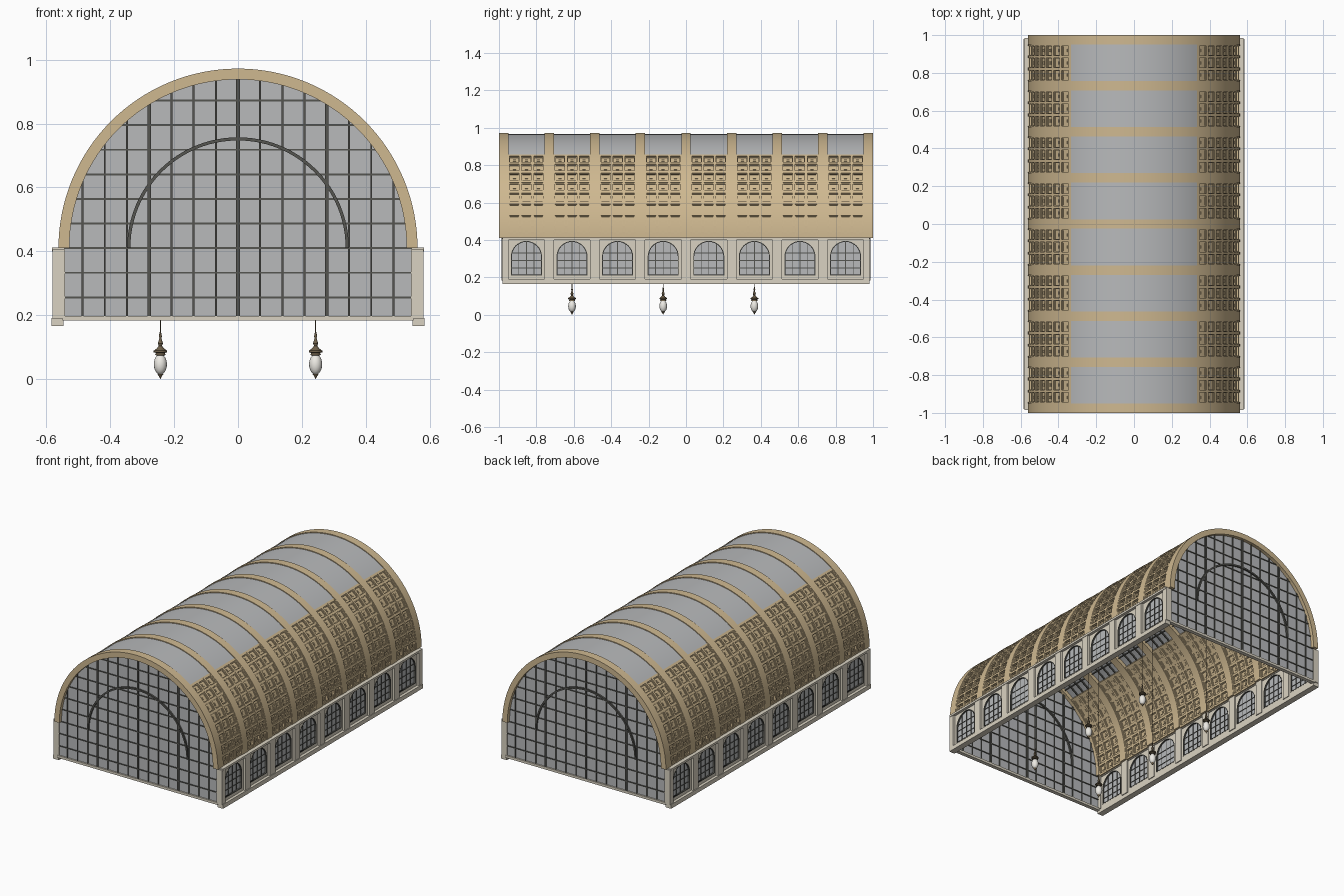
import bpy, bmesh
from math import pi, cos, sin, sqrt, radians
from mathutils import Matrix, Vector

if "Cube" in bpy.data.objects:
    bpy.data.objects.remove(bpy.data.objects["Cube"])

SPRING = 0.41                      # height where the vault starts
R_IN, R_OUT = 0.528, 0.562         # rib radii
PITCH = 0.24375
RIBS = [(i - 4) * PITCH for i in range(9)]
BAYS = [(i - 3.5) * PITCH for i in range(8)]
COFFER_TOP = radians(52.5)


def material(name, color, rough=0.6):
    m = bpy.data.materials.new(name)
    m.use_nodes = True
    m.diffuse_color = (*color, 1)
    shader = next(n for n in m.node_tree.nodes if n.type == 'BSDF_PRINCIPLED')
    shader.inputs["Base Color"].default_value = (*color, 1)
    shader.inputs["Roughness"].default_value = rough
    return m


TAN = material("warm_plaster", (0.62, 0.48, 0.28))
STONE = material("pale_stone", (0.70, 0.65, 0.54))
GLASS = material("grey_glass", (0.48, 0.49, 0.50), 0.3)
IRON = material("dark_iron", (0.09, 0.09, 0.08))
BRONZE = material("bronze", (0.16, 0.12, 0.07), 0.4)
WHITE = material("opal_glass", (0.85, 0.83, 0.78), 0.3)


def add_object(name, mesh, mat, mirror=False, smooth=False):
    mesh.materials.clear()
    mesh.materials.append(mat)
    ob = bpy.data.objects.new(name, mesh)
    bpy.context.collection.objects.link(ob)
    if smooth:
        bpy.ops.object.select_all(action='DESELECT')
        ob.select_set(True)
        bpy.context.view_layer.objects.active = ob
        bpy.ops.object.shade_smooth_by_angle(angle=radians(35))
    if mirror:
        ob.modifiers.new("mirror", 'MIRROR').use_mirror_merge = False
    return ob


def finish(name, bm, mat, **kw):
    bmesh.ops.recalc_face_normals(bm, faces=bm.faces)
    mesh = bpy.data.meshes.new(name)
    bm.to_mesh(mesh)
    bm.free()
    return add_object(name, mesh, mat, **kw)


def box(bm, x0, x1, y0, y1, z0, z1):
    mid = Vector((x0 + x1, y0 + y1, z0 + z1)) / 2
    size = Matrix.Diagonal((x1 - x0, y1 - y0, z1 - z0, 1))
    bmesh.ops.create_cube(bm, size=1, matrix=Matrix.Translation(mid) @ size)


def arc(bm, r0, r1, a0, a1, y0, y1, segs=1):
    """Curved bar following the vault from angle a0 to a1."""
    rings = []
    for i in range(segs + 1):
        a = a0 + (a1 - a0) * i / segs
        rings.append([bm.verts.new((r * cos(a), y, SPRING + r * sin(a)))
                      for r, y in ((r0, y0), (r1, y0), (r1, y1), (r0, y1))])
    for p, q in zip(rings, rings[1:]):
        for k in range(4):
            n = (k + 1) % 4
            bm.faces.new((p[k], p[n], q[n], q[k]))
    bm.faces.new(rings[0])
    bm.faces.new(rings[-1])


def plate(name, outlines, thickness, matrix, mat, **kw):
    """Flat slab from closed outlines; inner outlines become holes."""
    cu = bpy.data.curves.new(name, 'CURVE')
    cu.dimensions, cu.fill_mode, cu.extrude = '2D', 'BOTH', thickness / 2
    for pts in outlines:
        sp = cu.splines.new('POLY')
        sp.points.add(len(pts) - 1)
        for p, (u, v) in zip(sp.points, pts):
            p.co = (u, v, 0, 1)
        sp.use_cyclic_u = True
    tmp = bpy.data.objects.new(name + "_curve", cu)
    bpy.context.collection.objects.link(tmp)
    graph = bpy.context.evaluated_depsgraph_get()
    mesh = bpy.data.meshes.new_from_object(tmp.evaluated_get(graph))
    bpy.data.objects.remove(tmp)
    mesh.transform(matrix)
    return add_object(name, mesh, mat, **kw)


def arched(c, half, z0, z1, segs=16):
    """Round-headed window outline centred on c."""
    top = [(c + half * cos(pi * i / segs), z1 - half + half * sin(pi * i / segs))
           for i in range(segs + 1)]
    return [(c - half, z0), (c + half, z0)] + top


# Vault ribs
bm = bmesh.new()
for y in RIBS:
    arc(bm, R_IN, R_OUT, 0, pi, y - 0.025, y + 0.025, 64)
finish("vault_ribs", bm, TAN, smooth=True)

# Skylight glass and the bars beneath it
bm = bmesh.new()
arc(bm, 0.552, 0.557, COFFER_TOP, pi - COFFER_TOP, -0.96, 0.96, 32)
finish("skylight_glass", bm, GLASS, smooth=True)
bm = bmesh.new()
span = pi - 2 * COFFER_TOP
for y in BAYS:
    for dy in (-0.0485, 0, 0.0485):
        arc(bm, 0.543, 0.552, COFFER_TOP, pi - COFFER_TOP, y + dy - 0.003, y + dy + 0.003, 24)
for i in range(1, 10):
    a = COFFER_TOP + span * i / 10
    arc(bm, 0.543, 0.552, a - 0.005, a + 0.005, -0.96, 0.96)
finish("skylight_bars", bm, IRON)

# Coffered flanks: lattice, stepped frames, back panels and bosses
ROWS, COLS = 8, 3
da, dy = COFFER_TOP / ROWS, (PITCH - 0.05) / COLS
lattice, frames, panels = bmesh.new(), bmesh.new(), bmesh.new()
for c in BAYS:
    y0, y1 = c - COLS * dy / 2, c + COLS * dy / 2
    for j in range(COLS + 1):
        y = y0 + j * dy
        arc(lattice, 0.531, 0.560, 0, COFFER_TOP, y - 0.007, y + 0.007, 16)
    for i in range(ROWS + 1):
        arc(lattice, 0.532, 0.559, i * da - 0.013, i * da + 0.013, y0, y1)
    arc(panels, 0.543, 0.547, 0, COFFER_TOP, y0, y1, 16)
    for i in range(ROWS):
        for j in range(COLS):
            a, y = (i + 0.5) * da, y0 + (j + 0.5) * dy
            ha, hy, t = da / 2 - 0.012, dy / 2 - 0.006, 0.008
            for s in (-1, 1):
                arc(frames, 0.538, 0.553, a + s * ha - t, a + s * ha + t, y - hy, y + hy)
                arc(frames, 0.538, 0.553, a - ha, a + ha, y + s * hy - t / 2, y + s * hy + t / 2)
            arc(frames, 0.538, 0.552, a - 0.015, a + 0.015, y - 0.008, y + 0.008)
finish("coffer_lattice", lattice, TAN, mirror=True)
finish("coffer_frames", frames, TAN, mirror=True)
finish("coffer_panels", panels, TAN, mirror=True)

# Side walls with arched windows
HALF, SILL, CROWN = 0.083, 0.21, 0.395
SIDE = Matrix.Translation((0.556, 0, 0)) @ Matrix(((0, 0, 1, 0), (1, 0, 0, 0), (0, 1, 0, 0), (0, 0, 0, 1)))
edge = [(-0.975, 0.18), (0.975, 0.18), (0.975, SPRING), (-0.975, SPRING)]
plate("side_wall", [edge] + [arched(c, HALF, SILL, CROWN) for c in BAYS], 0.02, SIDE, STONE, mirror=True)
rims = []
for c in BAYS:
    rims += [arched(c, HALF, SILL, CROWN), arched(c, HALF - 0.005, SILL + 0.005, CROWN - 0.005)]
plate("window_frames", rims, 0.022, SIDE, IRON, mirror=True)
bm = bmesh.new()
box(bm, 0.554, 0.558, -0.97, 0.97, 0.19, 0.40)
finish("window_glass", bm, GLASS, mirror=True)
bm = bmesh.new()
for c in BAYS:
    for d in (-0.041, 0, 0.041):
        top = CROWN - HALF + sqrt(HALF ** 2 - d ** 2)
        box(bm, 0.551, 0.561, c + d - 0.002, c + d + 0.002, SILL, top)
    for z in (0.25, 0.29, 0.33):
        w = sqrt(HALF ** 2 - max(0, z - CROWN + HALF) ** 2)
        box(bm, 0.551, 0.561, c - w, c + w, z - 0.002, z + 0.002)
finish("window_bars", bm, IRON, mirror=True)

# Pilasters, plinth and cornice
bm = bmesh.new()
for y in RIBS:
    box(bm, 0.541, 0.580, max(y - 0.025, -0.985), min(y + 0.025, 0.985), 0.19, 0.405)
finish("pilasters", bm, STONE, mirror=True)
bm = bmesh.new()
box(bm, 0.546, 0.584, -0.98, 0.98, 0.166, 0.192)
finish("plinth", bm, STONE, mirror=True)
bm = bmesh.new()
box(bm, 0.541, 0.583, -0.98, 0.98, 0.399, 0.412)
finish("cornice", bm, STONE, mirror=True)

# Glazed end walls
R_END = 0.54
outline = [(-0.545, 0.19), (0.545, 0.19), (0.545, SPRING)]
outline += [(R_END * cos(pi * i / 48), SPRING + R_END * sin(pi * i / 48)) for i in range(49)]
outline += [(-0.545, SPRING)]
for end, y in (("front", -0.975), ("back", 0.975)):
    stand = Matrix.Translation((0, y, 0)) @ Matrix.Rotation(pi / 2, 4, 'X')
    plate(end + "_glass", [outline], 0.006, stand, GLASS)
    bm = bmesh.new()
    for i in range(-7, 8):
        x = i * 0.0695
        w, d = (0.0055, 0.011) if i in (-4, 0, 4) else (0.003, 0.008)
        box(bm, x - w, x + w, y - d, y + d, 0.195, SPRING + sqrt(R_END ** 2 - x * x))
    for i in range(-2, 7):
        z = SPRING + i * 0.077
        w = sqrt(R_END ** 2 - (z - SPRING) ** 2) if i > 0 else 0.545
        box(bm, -w, w, y - 0.0075, y + 0.0075, z - 0.003, z + 0.003)
    finish(end + "_bars", bm, IRON)
    bm = bmesh.new()
    arc(bm, 0.337, 0.347, 0, pi, y - 0.013, y + 0.013, 48)
    finish(end + "_arch_bar", bm, IRON, smooth=True)
    bm = bmesh.new()
    box(bm, -0.55, 0.55, y - 0.012, y + 0.012, 0.183, 0.198)
    finish(end + "_sill", bm, STONE)


# Hanging lamps
def lathe(name, profile, mat):
    bm = bmesh.new()
    vs = [bm.verts.new((r, 0, z)) for r, z in profile]
    es = [bm.edges.new(p) for p in zip(vs, vs[1:])]
    bmesh.ops.spin(bm, geom=vs + es, axis=(0, 0, 1), cent=(0, 0, 0), angle=2 * pi, steps=16)
    bmesh.ops.remove_doubles(bm, verts=bm.verts, dist=0.0001)
    return finish(name, bm, mat, smooth=True)


ROD_TOP = SPRING + sqrt(0.545 ** 2 - 0.243 ** 2)
fitting = [(0, 0.073), (0.017, 0.075), (0.014, 0.082), (0.021, 0.084), (0.021, 0.089), (0.011, 0.096),
           (0.005, 0.104), (0.008, 0.112), (0.003, 0.128), (0.005, 0.134), (0.0015, 0.15),
           (0.0015, ROD_TOP), (0, ROD_TOP)]
finial = [(0, 0), (0.003, 0.006), (0.006, 0.011), (0.010, 0.016), (0, 0.019)]
globe = [(0.0205 * sin(pi * i / 12), 0.046 - 0.032 * cos(pi * i / 12)) for i in range(13)]
parts = [("lamp_fitting", fitting, BRONZE), ("lamp_finial", finial, BRONZE), ("lamp_globe", globe, WHITE)]
for name, profile, mat in parts:
    master = lathe(name, profile, mat)
    spots = [(x, y, 0) for x in (-0.243, 0.243) for y in (BAYS[1], BAYS[3], BAYS[5])]
    master.location = spots[0]
    for spot in spots[1:]:
        copy = master.copy()
        copy.location = spot
        bpy.context.collection.objects.link(copy)
